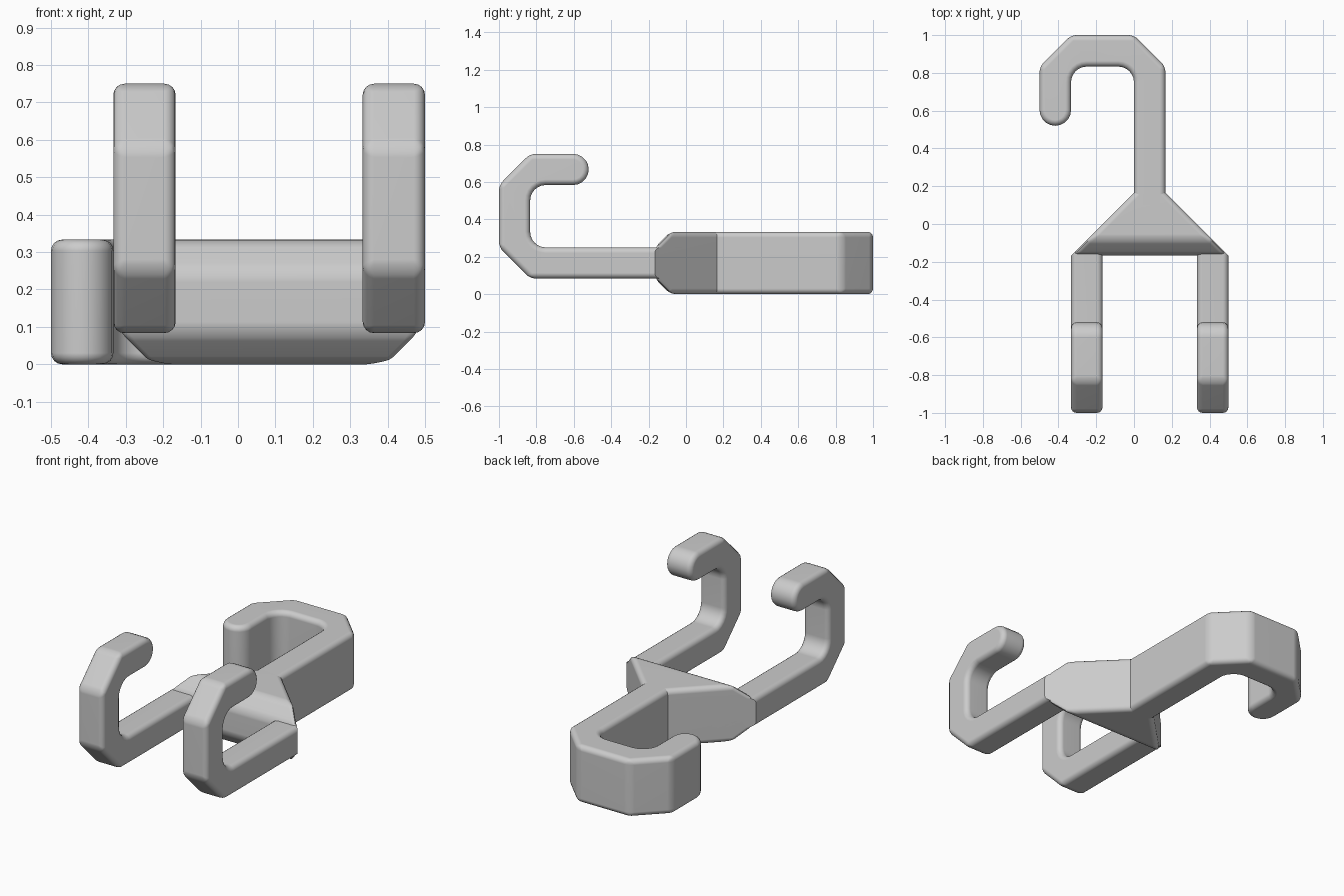
import bpy, bmesh, math

cube = bpy.data.objects.get("Cube")
if cube:
    bpy.data.objects.remove(cube)

T = 1 / 6          # bar thickness
R = T / 2          # fillet and tip radius
BEVEL = 0.03

grey = bpy.data.materials.new("light_grey")
grey.use_nodes = True
COLOR = (0.6, 0.6, 0.6, 1)
grey.diffuse_color = COLOR
grey.node_tree.nodes["Principled BSDF"].inputs["Base Color"].default_value = COLOR


def arc(cu, cv, a0, a1, n):
    angles = [math.radians(a0 + (a1 - a0) * i / n) for i in range(n + 1)]
    return [(cu + R * math.cos(a), cv + R * math.sin(a)) for a in angles]


def prism(outline, depth):
    """Solid from an outline in local x, y, extruded along z."""
    bm = bmesh.new()
    face = bm.faces.new([bm.verts.new((u, v, 0)) for u, v in outline])
    top = bmesh.ops.extrude_face_region(bm, geom=[face])["geom"]
    for vert in (g for g in top if isinstance(g, bmesh.types.BMVert)):
        vert.co.z = depth
    bmesh.ops.recalc_face_normals(bm, faces=bm.faces)
    return bm


def round_edges(bm, keep_sharp):
    edges = [e for e in bm.edges if e.calc_face_angle(0) > math.radians(30)
             and not keep_sharp(e)]
    bmesh.ops.bevel(bm, geom=edges, offset=BEVEL, offset_type='OFFSET',
                    segments=4, profile=0.5, affect='EDGES', clamp_overlap=False)


def finish(bm, name):
    bmesh.ops.recalc_face_normals(bm, faces=bm.faces)
    mesh = bpy.data.meshes.new(name)
    bm.to_mesh(mesh)
    bm.free()
    mesh.materials.append(grey)
    obj = bpy.data.objects.new(name, mesh)
    bpy.context.collection.objects.link(obj)
    bpy.ops.object.select_all(action='DESELECT')
    obj.select_set(True)
    bpy.context.view_layer.objects.active = obj
    bpy.ops.object.shade_smooth_by_angle(angle=math.radians(35))
    normals = obj.modifiers.new("flat_normals", 'WEIGHTED_NORMAL')
    normals.keep_sharp = True


def hook(name, start, depth, place):
    """Hook with its shank along local x; place maps local to model space."""
    outline = [(start, 0), (1 - T, 0), (1, T), (1, 3 * T), (1 - T, 4 * T)]
    outline += arc(0.52 + R, 4 * T - R, 90, 270, 10)            # round tip
    outline += arc(1 - T - R, 3 * T - R, 90, 0, 6)              # inner fillets
    outline += arc(1 - T - R, T + R, 0, -90, 6)
    outline += [(start, T)]
    bm = prism(outline, depth)
    round_edges(bm, lambda e: all(v.co.x < start + 0.001 for v in e.verts))
    for v in bm.verts:
        v.co = place(*v.co, v.co.x < start + 0.001)
    finish(bm, name)


# Back hook lies flat, curling towards the right
hook("back_hook", 0.1, 2 * T, lambda u, v, w, end: (T - v, u, w))

# Front hooks curl upwards; their roots are mitred to the slanted body sides
hook("front_hook_right", T, T,
     lambda u, v, w, end: (w - 2 * T, -u + (w if end else 0), v + R))
hook("front_hook_left", T, T,
     lambda u, v, w, end: (3 * T - w, -u + (w if end else 0), v + R))

# Wedge body: chamfered side profile, flaring out towards the front
profile = [(T, 0), (-R, 0), (-T, R), (-T, T + R), (-R, 2 * T), (T, 2 * T)]
body = prism(profile, 1)
for v in body.verts:
    y, z, side = v.co
    v.co = (2 * T - y if side > 0.5 else y - T, y, z)
bmesh.ops.recalc_face_normals(body, faces=body.faces)
round_edges(body, lambda e: all(v.co.y > T - 0.001 for v in e.verts))
finish(body, "body")
